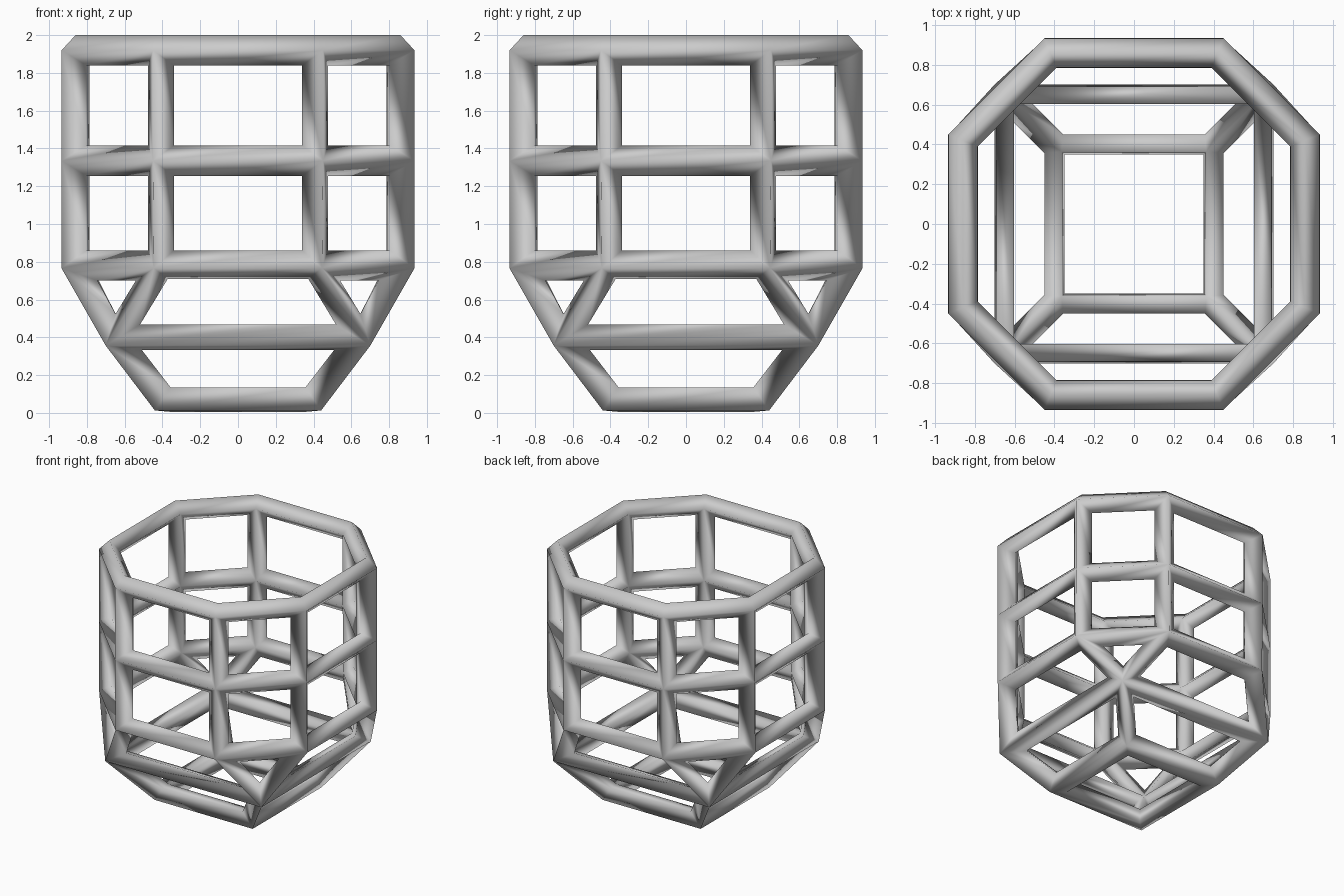
import bpy
import bmesh

if "Cube" in bpy.data.objects:
    bpy.data.objects.remove(bpy.data.objects["Cube"])

LONG, SHORT = 0.86, 0.42      # octagon reach and half side
BAR = 0.16                    # strut thickness

bm = bmesh.new()


def octagon(z):
    pts = []
    x, y = LONG, SHORT
    for _ in range(4):
        pts += [(x, -y), (x, y)] if not pts else [(-pts[-2][1], pts[-2][0]), (-pts[-1][1], pts[-1][0])]
    return [bm.verts.new((px, py, z)) for px, py in pts]


def square(r, z):
    return [bm.verts.new((px * r, py * r, z)) for px, py in ((1, 1), (-1, 1), (-1, -1), (1, -1))]


def bridge(low, high):
    n = len(low)
    for i in range(n):
        j = (i + 1) % n
        bm.faces.new((low[i], low[j], high[j], high[i]))


# Cage rings, bottom to top (open at both ends)
base = square(0.402, 0.072)
belt = square(0.652, 0.397)
lower, middle, top = octagon(0.78), octagon(1.335), octagon(1.92)

bridge(base, belt)
bridge(lower, middle)
bridge(middle, top)

# Transition from square to octagon: sloped sides and corner triangles
for k in range(4):
    bm.faces.new((belt[k - 1], belt[k], lower[2 * k + 1], lower[2 * k]))
    bm.faces.new((belt[k], lower[(2 * k + 2) % 8], lower[2 * k + 1]))

bmesh.ops.recalc_face_normals(bm, faces=bm.faces[:])
for f in bm.faces:
    f.smooth = True

mesh = bpy.data.meshes.new("cage_basket")
bm.to_mesh(mesh)
bm.free()
cage = bpy.data.objects.new("cage_basket", mesh)
bpy.context.collection.objects.link(cage)

# Turn every edge into a strut
wire = cage.modifiers.new("struts", 'WIREFRAME')
wire.thickness = BAR
wire.offset = 0
wire.use_boundary = True
wire.use_replace = True
wire.use_even_offset = True
wire.use_relative_offset = False
